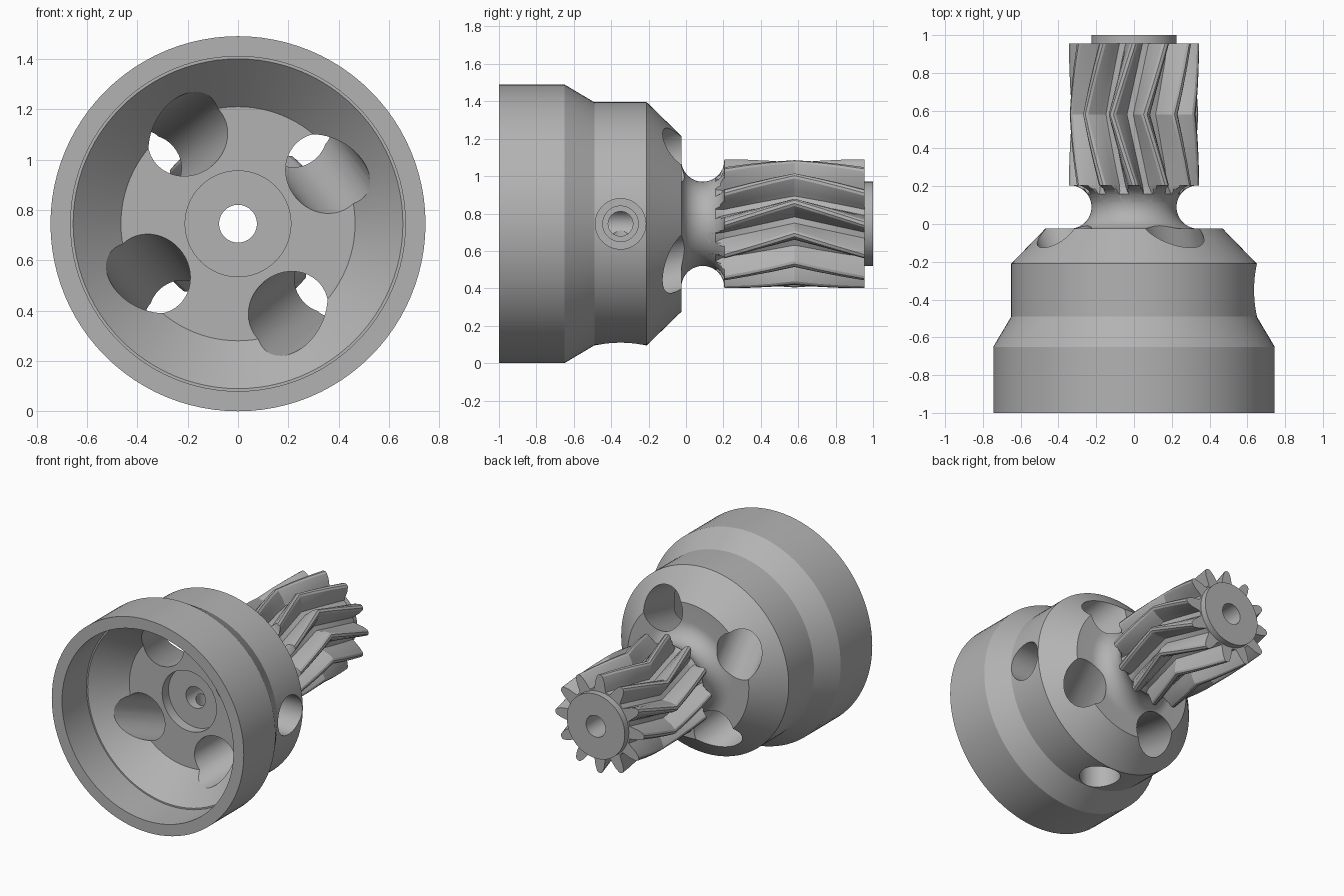
import bpy, bmesh
from math import sin, cos, pi, radians, sqrt
from mathutils import Vector, Matrix

if "Cube" in bpy.data.objects:
    bpy.data.objects.remove(bpy.data.objects["Cube"])

AXIS_Z = 0.745
NECK_Y, NECK_R, FILLET = 0.09, 0.225, 0.115

metal = bpy.data.materials.new("plain_grey")
metal.use_nodes = True
GREY = (0.45, 0.45, 0.45, 1)
metal.diffuse_color = GREY
metal.node_tree.nodes["Principled BSDF"].inputs["Base Color"].default_value = GREY


def finish(bm, name):
    bmesh.ops.recalc_face_normals(bm, faces=bm.faces)
    mesh = bpy.data.meshes.new(name)
    bm.to_mesh(mesh)
    bm.free()
    mesh.materials.append(metal)
    obj = bpy.data.objects.new(name, mesh)
    bpy.context.collection.objects.link(obj)
    return obj


def smooth(obj, angle):
    bpy.ops.object.select_all(action='DESELECT')
    obj.select_set(True)
    bpy.context.view_layer.objects.active = obj
    bpy.ops.object.shade_smooth_by_angle(angle=radians(angle))


def lathe(name, profile, steps=96):
    """Turn a closed (radius, y) profile around the long axis."""
    bm = bmesh.new()
    verts = [bm.verts.new((r, y, AXIS_Z)) for r, y in profile]
    edges = [bm.edges.new((v, verts[i - 1])) for i, v in enumerate(verts)]
    bmesh.ops.spin(bm, geom=verts + edges, cent=(0, 0, AXIS_Z), axis=(0, 1, 0),
                   angle=2 * pi, steps=steps)
    bmesh.ops.remove_doubles(bm, verts=bm.verts, dist=1e-4)
    return finish(bm, name)


def drill(obj, start, end, radius):
    """Cut a round hole between two points."""
    a, b = Vector(start), Vector(end)
    bm = bmesh.new()
    turn = (b - a).to_track_quat('Z', 'Y').to_matrix().to_4x4()
    bmesh.ops.create_cone(bm, cap_ends=True, segments=48, radius1=radius, radius2=radius,
                          depth=(b - a).length,
                          matrix=Matrix.Translation((a + b) / 2) @ turn)
    cutter = finish(bm, "hole_cutter")
    cutter.hide_render = True
    cut = obj.modifiers.new("hole", 'BOOLEAN')
    cut.operation, cut.solver, cut.object = 'DIFFERENCE', 'EXACT', cutter
    bpy.context.view_layer.objects.active = obj
    bpy.ops.object.modifier_apply(modifier=cut.name)
    bpy.data.objects.remove(cutter)


# Bell-shaped hub, neck and shaft in one turned piece
outer = [(0.745, -1), (0.745, -0.65), (0.65, -0.49), (0.65, -0.21), (0.47, -0.025)]
neck = [(NECK_R + FILLET * (1 - sin(a)), NECK_Y - FILLET * cos(a))
        for a in (pi / 2 * i / 10 for i in range(11))]
neck += [(NECK_R + FILLET * (1 - cos(a)), NECK_Y + FILLET * sin(a))
         for a in (pi / 2 * i / 10 for i in range(1, 5))]
shaft = [(NECK_R, 0.25), (NECK_R, 1), (0.075, 1)]
cavity = [(0.075, -0.47), (0.21, -0.47), (0.21, -0.54), (0.465, -0.54),
          (0.655, -0.73), (0.665, -0.73), (0.665, -1)]
hub = lathe("hub_and_shaft", outer + neck + shaft + cavity)

# Four slanted vent holes
front_end, back_end = Vector((0.345, -0.54, 0.20)), Vector((0.21, -0.06, 0.37))
slant = back_end - front_end
for k in range(4):
    spin = Matrix.Rotation(k * pi / 2, 3, 'Y')
    lift = Vector((0, 0, AXIS_Z))
    drill(hub, spin @ (front_end - slant * 0.45) + lift,
          spin @ (back_end + slant * 0.4) + lift, 0.15)

# Stepped screw holes on one side and underneath
for direction in (Vector((1, 0, 0)), Vector((0, 0, -1))):
    base = Vector((0, -0.35, AXIS_Z))
    for inner, radius in ((0.42, 0.135), (0.25, 0.095), (0.0, 0.066)):
        drill(hub, base + direction * inner, base + direction * 0.8, radius)
smooth(hub, 25)

# Herringbone gear: twisted tooth sections, trimmed by the neck fillet
TEETH, GEAR_MID, GEAR_END = 12, 0.58, 0.955
tooth = [(-11, 0.236), (-8.5, 0.265), (-6.5, 0.3), (-3.5, 0.335), (-1.5, 0.344)]
tooth += [(-a, r) for a, r in reversed(tooth)]


def section(bm, y, inner=None):
    twist = 20 * (1 - abs(y - GEAR_MID) / (GEAR_END - GEAR_MID))
    limit = 1
    if y < NECK_Y + FILLET:
        limit = NECK_R + FILLET - sqrt(FILLET ** 2 - (y - NECK_Y) ** 2)
    ring = []
    for t in range(TEETH):
        for a, r in tooth:
            ang = radians(t * 360 / TEETH + a + twist)
            rad = inner or min(r, limit)
            ring.append(bm.verts.new((rad * cos(ang), y, AXIS_Z + rad * sin(ang))))
    return ring


bm = bmesh.new()
stations = [NECK_Y + FILLET * sin(pi / 2 * i / 8) for i in range(1, 9)]
stations += [GEAR_MID - 0.25, GEAR_MID - 0.125, GEAR_MID,
             GEAR_MID + 0.125, GEAR_MID + 0.25, GEAR_END]
rings = [section(bm, stations[0], 0.15)]
rings += [section(bm, y) for y in stations]
rings.append(section(bm, GEAR_END, 0.15))
for low, high in zip(rings, rings[1:] + rings[:1]):
    for i in range(len(low)):
        bm.faces.new((low[i - 1], low[i], high[i], high[i - 1]))
gear = finish(bm, "herringbone_gear")
smooth(gear, 22)
